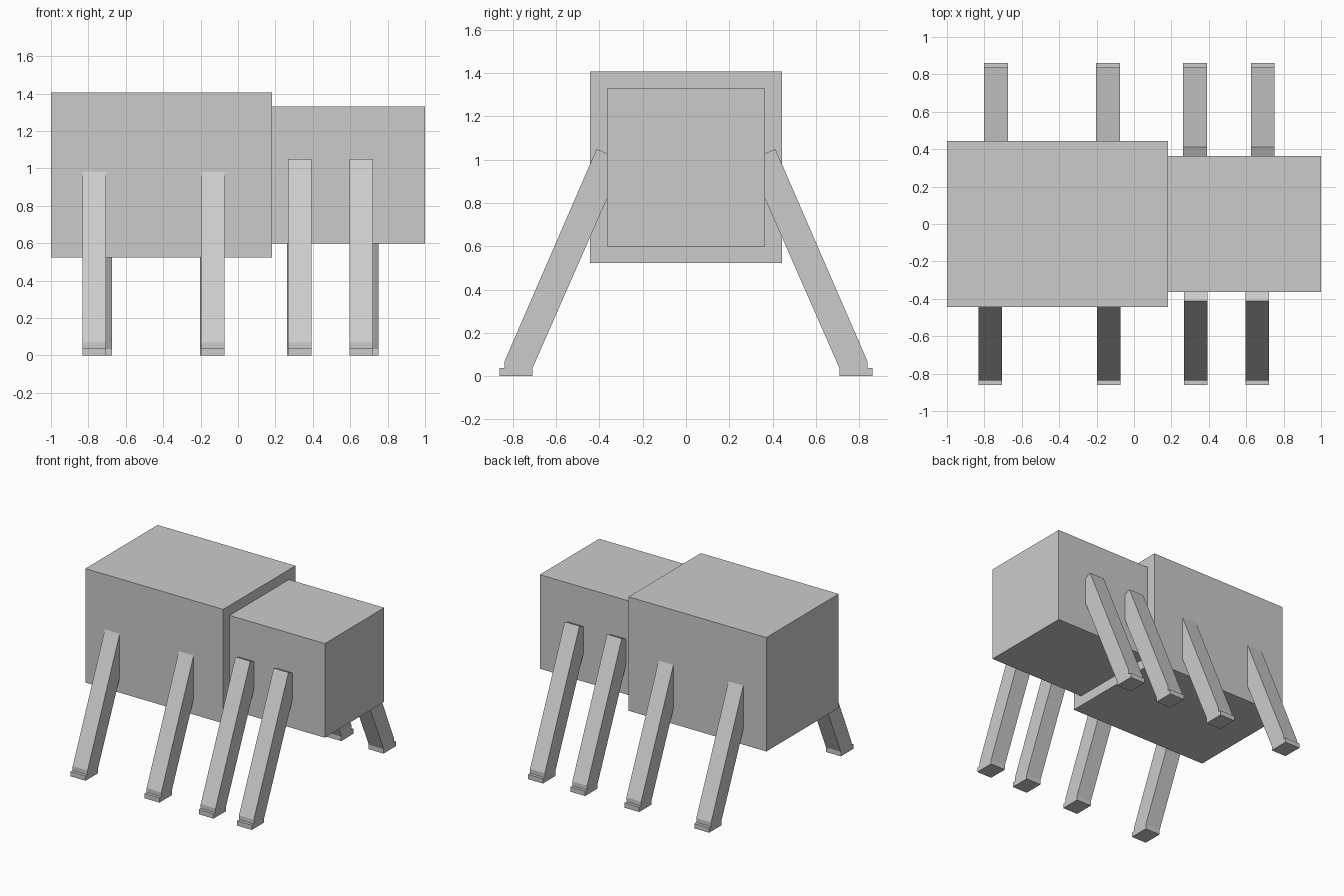
import bpy
import bmesh

if "Cube" in bpy.data.objects:
    bpy.data.objects.remove(bpy.data.objects["Cube"])

grey = bpy.data.materials.new("light grey")
grey.diffuse_color = (0.6, 0.6, 0.6, 1)
grey.use_nodes = True
grey.node_tree.nodes["Principled BSDF"].inputs["Base Color"].default_value = grey.diffuse_color


def make_object(name, bm):
    bmesh.ops.recalc_face_normals(bm, faces=bm.faces)
    mesh = bpy.data.meshes.new(name)
    bm.to_mesh(mesh)
    bm.free()
    mesh.materials.append(grey)
    obj = bpy.data.objects.new(name, mesh)
    bpy.context.collection.objects.link(obj)
    return obj


def box(name, x0, x1, half_y, z0, z1):
    bm = bmesh.new()
    bmesh.ops.create_cube(bm, size=1)
    for v in bm.verts:
        v.co.x = x1 if v.co.x > 0 else x0
        v.co.y = half_y if v.co.y > 0 else -half_y
        v.co.z = z1 if v.co.z > 0 else z0
    return make_object(name, bm)


def extrude_profile(name, profile, side, x0, width):
    """Extrude a (y, z) profile along x; side is -1 for front, 1 for back."""
    bm = bmesh.new()
    face = bm.faces.new([bm.verts.new((x0, side * y, z)) for y, z in profile])
    result = bmesh.ops.extrude_face_region(bm, geom=[face])
    verts = [g for g in result["geom"] if isinstance(g, bmesh.types.BMVert)]
    bmesh.ops.translate(bm, verts=verts, vec=(width, 0, 0))
    return make_object(name, bm)


# Large rear body and smaller head block
box("body", -1.0, 0.183, 0.443, 0.523, 1.407)
box("head", 0.183, 1.0, 0.364, 0.6, 1.33)

# Slanted leg, squared off at the top, with a small stepped foot
LEG = [(0.413, 1.05), (0.838, 0.07), (0.838, 0.037), (0.862, 0.037),
       (0.862, 0.004), (0.862, 0.0), (0.71, 0.0), (0.71, 0.035), (0.288, 0.996)]
FRONT_X = (-0.832, -0.198, 0.267, 0.595)
BACK_X = (-0.802, -0.202, 0.262, 0.625)

for side, label, starts in ((-1, "front", FRONT_X), (1, "back", BACK_X)):
    for i, x in enumerate(starts, 1):
        extrude_profile(f"{label}_leg_{i}", LEG, side, x, 0.127)
